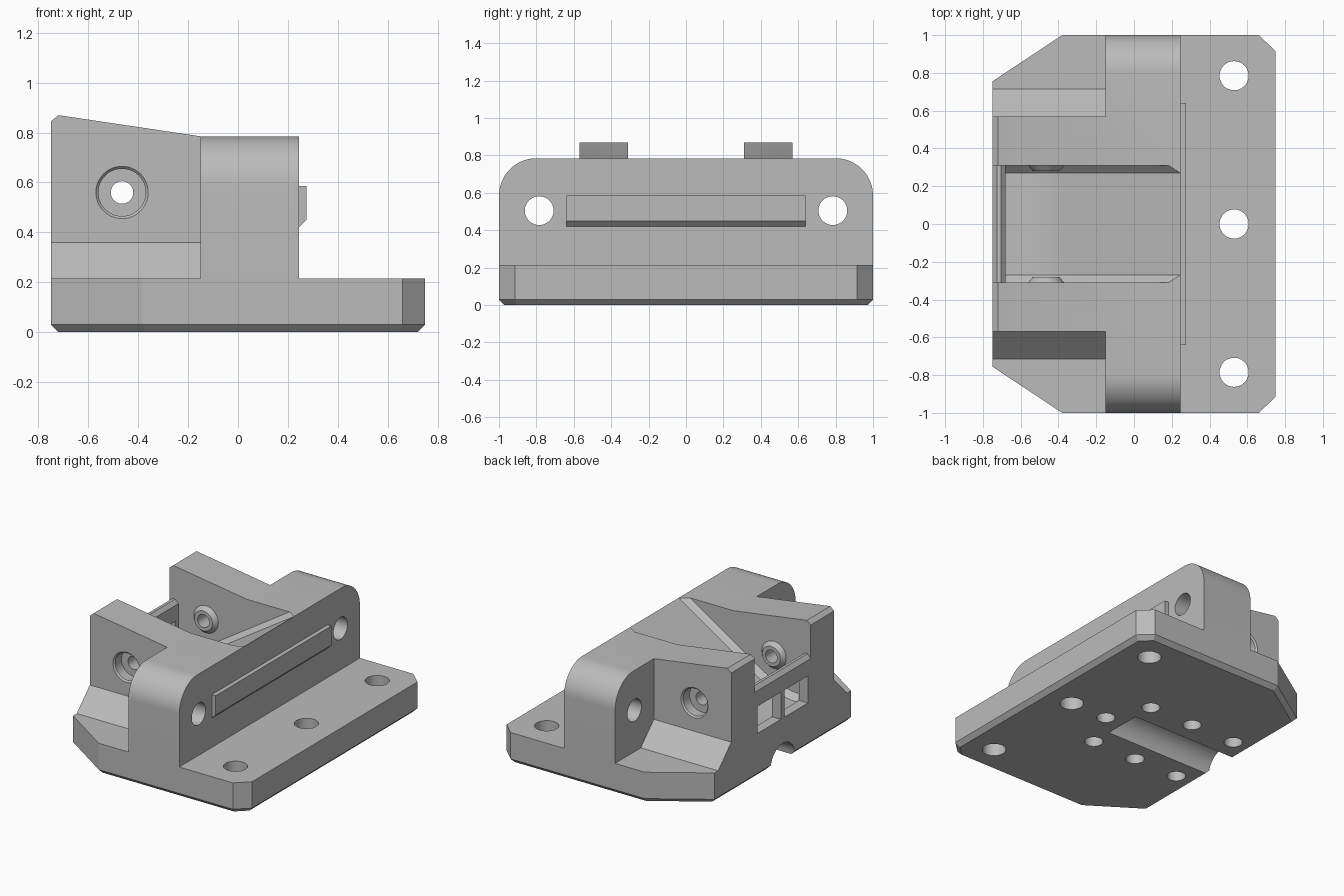
import bpy, bmesh
from math import sin, cos, pi

cube = bpy.data.objects.get("Cube")
if cube:
    bpy.data.objects.remove(cube, do_unlink=True)

grey = bpy.data.materials.new("plain_grey")
grey.use_nodes = True
COLOUR = (0.5, 0.5, 0.5, 1)
grey.diffuse_color = COLOUR
grey.node_tree.nodes["Principled BSDF"].inputs["Base Color"].default_value = COLOUR


def make_object(name, bm):
    bmesh.ops.recalc_face_normals(bm, faces=bm.faces)
    mesh = bpy.data.meshes.new(name)
    bm.to_mesh(mesh)
    bm.free()
    mesh.materials.append(grey)
    obj = bpy.data.objects.new(name, mesh)
    bpy.context.collection.objects.link(obj)
    return obj


def loft(name, rings, finish=None):
    """Closed solid through a list of equal-length rings."""
    bm = bmesh.new()
    loops = [[bm.verts.new(p) for p in ring] for ring in rings]
    n = len(loops[0])
    for a, b in zip(loops, loops[1:]):
        for i in range(n):
            j = (i + 1) % n
            bm.faces.new((a[i], a[j], b[j], b[i]))
    first = bm.faces.new(loops[0])
    bm.faces.new(loops[-1])
    if finish:
        finish(bm, first)
    return make_object(name, bm)


def place(axis, u, v, w):
    """Put the profile point (u, v) at distance w along an axis."""
    return {"x": (w, u, v), "y": (u, w, v), "z": (u, v, w)}[axis]


def prism(name, axis, profile, lo, hi, finish=None):
    return loft(name, [[place(axis, u, v, w) for u, v in profile] for w in (lo, hi)], finish)


def box(name, x0, x1, y0, y1, z0, z1):
    return prism(name, "z", [(x0, y0), (x1, y0), (x1, y1), (x0, y1)], z0, z1)


def round_bar(name, axis, u, v, stations, n=48):
    """Turned solid; stations are (distance, radius) pairs."""
    turn = [2 * pi * i / n for i in range(n)]
    return loft(name, [[place(axis, u + r * cos(t), v + r * sin(t), w) for t in turn]
                       for w, r in stations])


def mirrored(half):
    """Complete a symmetric profile across its first coordinate."""
    return half + [(-u, v) for u, v in reversed(half)]


def combine(body, tool, operation):
    mod = body.modifiers.new(operation.lower(), "BOOLEAN")
    mod.operation = operation
    mod.solver = "EXACT"
    mod.object = tool
    bpy.context.view_layer.objects.active = body
    bpy.ops.object.modifier_apply(modifier=mod.name)
    bpy.data.objects.remove(tool, do_unlink=True)


# Base plate with clipped corners and a chamfered underside
def chamfer_bottom(bm, face):
    bmesh.ops.recalc_face_normals(bm, faces=bm.faces)
    bmesh.ops.inset_region(bm, faces=[face], thickness=0.03, use_even_offset=True)
    bmesh.ops.translate(bm, verts=face.verts, vec=(0, 0, -0.03))


half_outline = [(0.755, -0.75), (1, -0.38), (1, 0.66), (0.915, 0.75)]
outline = [(x, y) for y, x in mirrored(half_outline)]
body = prism("bracket_body", "z", outline, 0.03, 0.215, chamfer_bottom)

# Upright block with rounded shoulders
R = 0.2
shoulder = [(1 - R + R * cos(t), 0.785 - R + R * sin(t))
            for t in [pi / 2 * i / 16 for i in range(17)]]
solids = [prism("upright_block", "x", mirrored([(1, 0.1)] + shoulder), -0.15, 0.245)]

# Cheeks, sloping gussets and the raised front strip
cheek = [(-0.75, 0.1), (-0.75, 0.845), (-0.72, 0.87), (-0.15, 0.785), (0, 0.7), (0, 0.1)]
solids.append(prism("cheeks", "y", cheek, -0.57, 0.57))
gusset = mirrored([(0.715, 0.1), (0.715, 0.215), (0.57, 0.36)])
solids.append(prism("gussets", "x", gusset, -0.75, 0))
strip = [(0.2, 0.42), (0.245, 0.42), (0.275, 0.45), (0.275, 0.585), (0.2, 0.585)]
solids.append(prism("front_strip", "y", strip, -0.64, 0.64))
for solid in solids:
    combine(body, solid, "UNION")

# Ramped channel: curved floor that runs into a straight slope
SLOPE, BEND, BACK = 0.64, -0.35, -0.68


def floor_height(x):
    z = 0.785 + SLOPE * (max(x, BEND) - 0.245)
    if x < BEND:
        t = (BEND - x) / (BEND - BACK)
        z -= SLOPE * (BEND - BACK) * (t - t * t / 2)
    return z


stations = [BACK + (BEND - BACK) * i / 12 for i in range(13)] + [0.245, 0.35]
channel = [[(x, y, z) for y, z in mirrored([(0.27, floor_height(x)),
                                            (0.31, floor_height(x) + 0.04),
                                            (0.31, 1.1)])] for x in stations]
combine(body, loft("channel_cutter", channel), "DIFFERENCE")

# Low rear rail with bevelled top, and its two windows
notch = [(-0.8, 0.61), (-0.75, 0.61), (-0.725, 0.637), (-0.705, 0.637),
         (-0.68, 0.612), (-0.6, 0.612), (-0.6, 1.1), (-0.8, 1.1)]
combine(body, prism("rail_cutter", "y", notch, -0.31, 0.31), "DIFFERENCE")
for y0, y1 in ((-0.28, -0.02), (0.02, 0.28)):
    combine(body, box("window_cutter", -0.8, -0.64, y0, y1, 0.31, 0.5), "DIFFERENCE")

# Cross bolt: inner bosses, counterbores and through hole
BOLT = (-0.465, 0.56)
for s in (-1, 1):
    boss = round_bar("bolt_boss", "y", *BOLT, [(s * 0.35, 0.095), (s * 0.31, 0.095), (s * 0.28, 0.07)])
    combine(body, boss, "UNION")
    bore = round_bar("counterbore", "y", *BOLT, [(s * 0.6, 0.105), (s * 0.57, 0.105),
                                                  (s * 0.56, 0.095), (s * 0.49, 0.095)])
    combine(body, bore, "DIFFERENCE")
combine(body, round_bar("bolt_hole", "y", *BOLT, [(-0.7, 0.045), (0.7, 0.045)]), "DIFFERENCE")

# Mounting holes through the flange and the upright block
for y in (-0.785, 0, 0.785):
    combine(body, round_bar("flange_hole", "z", 0.53, y, [(-0.1, 0.077), (0.4, 0.077)]), "DIFFERENCE")
    if y:
        combine(body, round_bar("block_hole", "x", y, 0.505, [(-0.3, 0.077), (0.4, 0.077)]), "DIFFERENCE")

# Underside: blind holes and the half-round groove
blind = [(0.24, 0)] + [(x, y) for x in (0.1, -0.25, -0.6) for y in (-0.288, 0.288)]
for x, y in blind:
    combine(body, round_bar("blind_hole", "z", x, y, [(-0.1, 0.06), (0.2, 0.06)], 32), "DIFFERENCE")
combine(body, round_bar("groove_cutter", "x", 0, 0, [(-0.9, 0.135), (0.1, 0.135)]), "DIFFERENCE")

# Smooth the curved faces and keep the edges crisp
bpy.ops.object.select_all(action="DESELECT")
body.select_set(True)
bpy.context.view_layer.objects.active = body
bpy.ops.object.shade_smooth_by_angle(angle=pi / 9)
